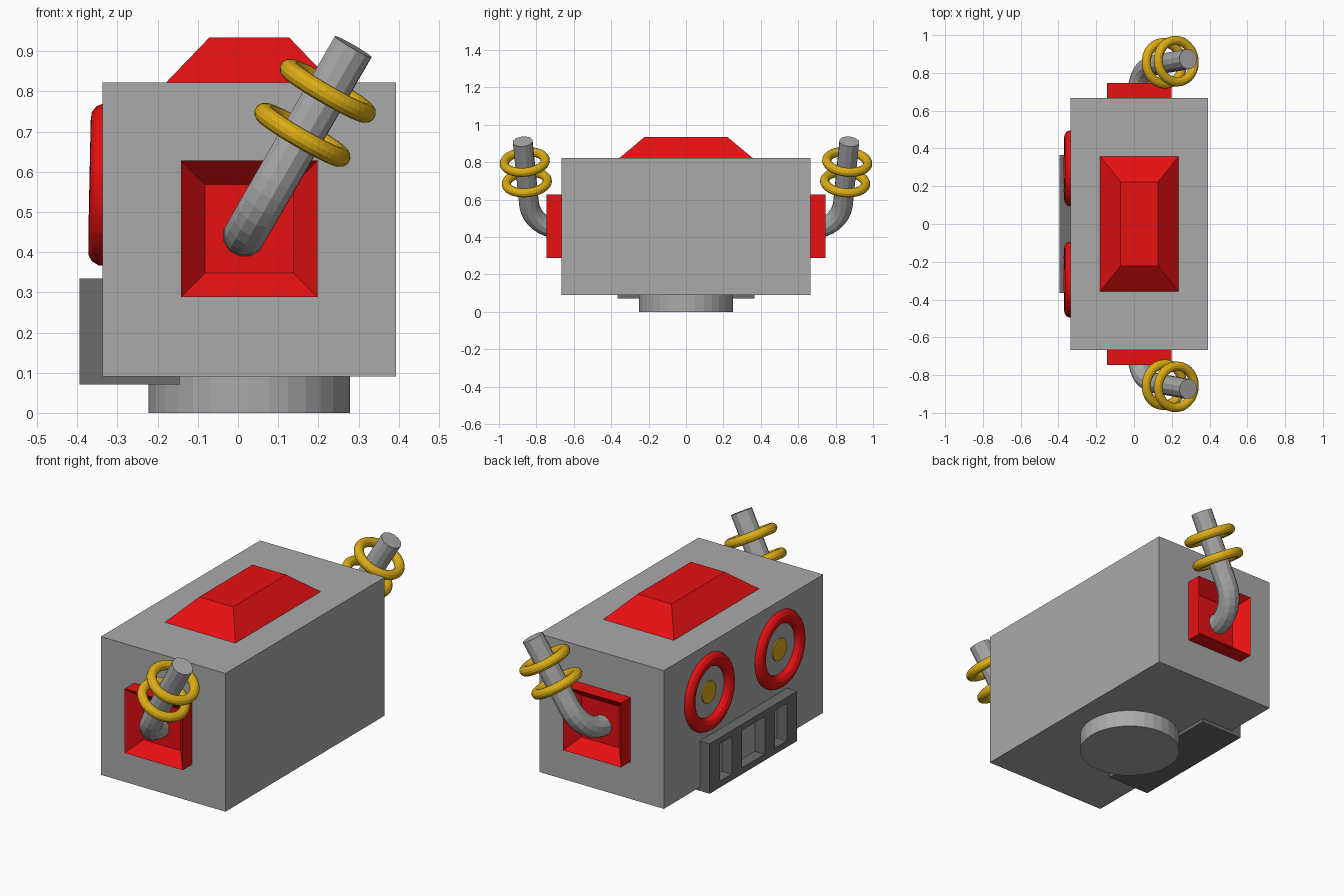
import bpy, bmesh, math
from mathutils import Vector, Matrix

if "Cube" in bpy.data.objects:
    bpy.data.objects.remove(bpy.data.objects["Cube"])


def material(name, r, g, b):
    m = bpy.data.materials.new(name)
    m.diffuse_color = (r, g, b, 1)
    m.use_nodes = True
    m.node_tree.nodes["Principled BSDF"].inputs["Base Color"].default_value = m.diffuse_color
    return m


GREY = material("steel grey", 0.40, 0.40, 0.40)
DARK = material("dark grey", 0.15, 0.15, 0.15)
RED = material("red", 0.80, 0.005, 0.006)
GOLD = material("gold", 0.72, 0.42, 0.008)


def finish(name, bm, mat, mirror=False):
    bmesh.ops.recalc_face_normals(bm, faces=bm.faces)
    me = bpy.data.meshes.new(name)
    bm.to_mesh(me)
    bm.free()
    ob = bpy.data.objects.new(name, me)
    bpy.context.collection.objects.link(ob)
    me.materials.append(mat)
    if mirror:
        mod = ob.modifiers.new("mirror", 'MIRROR')
        mod.use_axis = (False, True, False)
    return ob


def box_bm(lo, hi):
    bm = bmesh.new()
    lo, hi = Vector(lo), Vector(hi)
    bmesh.ops.create_cube(bm, size=1, matrix=Matrix.Translation((lo + hi) / 2)
                          @ Matrix.Diagonal((*(hi - lo), 1)))
    return bm


def sweep(points, tangents, radius, sides, closed=False):
    """Tube of constant radius through points."""
    bm = bmesh.new()
    side = None
    rings = []
    for p, t in zip(points, tangents):
        t = t.normalized()
        ref = side if side else t.orthogonal()
        side = (ref - t * ref.dot(t)).normalized()
        up = t.cross(side)
        rings.append([bm.verts.new(p + radius * (math.cos(a) * side + math.sin(a) * up))
                      for a in (2 * math.pi * k / sides for k in range(sides))])
    n = len(rings)
    for i in range(n if closed else n - 1):
        a, b = rings[i], rings[(i + 1) % n]
        for k in range(sides):
            j = (k + 1) % sides
            bm.faces.new((a[k], a[j], b[j], b[k]))
    if not closed:
        bm.faces.new(rings[0])
        bm.faces.new(rings[-1])
    return bm


def torus(name, centre, axis, major, minor, mat):
    axis = Vector(axis).normalized()
    u = axis.orthogonal().normalized()
    v = axis.cross(u)
    pts, tans = [], []
    for i in range(48):
        a = 2 * math.pi * i / 48
        pts.append(Vector(centre) + major * (math.cos(a) * u + math.sin(a) * v))
        tans.append(-math.sin(a) * u + math.cos(a) * v)
    return finish(name, sweep(pts, tans, minor, 12, True), mat, True)


# head block
finish("head", box_bm((-0.337, -0.666, 0.09), (0.393, 0.666, 0.822)), GREY)

# neck disc
bm = bmesh.new()
bmesh.ops.create_cone(bm, cap_ends=True, segments=32, radius1=0.251, radius2=0.251,
                      depth=0.095, matrix=Matrix.Translation((0.028, 0, 0.0475)))
finish("neck", bm, GREY)

# tapered crest on top
bm = box_bm((-0.179, -0.357, 0.815), (0.235, 0.357, 0.934))
for v in bm.verts:
    if v.co.z > 0.9:
        v.co.x = 0.028 + (v.co.x - 0.028) * 0.48
        v.co.y *= 0.625
    else:
        v.co.z = 0.822
finish("crest", bm, RED)

# mouth grille with three slots opening onto the head
mouth = finish("mouth", box_bm((-0.395, -0.366, 0.071), (-0.146, 0.366, 0.335)), DARK)
for y, w in ((-0.23, 0.1), (0, 0.19), (0.23, 0.1)):
    cutter = finish("slot_cutter", box_bm((-0.5, y - w / 2, 0.104), (-0.32, y + w / 2, 0.303)), DARK)
    cutter.hide_render = True
    cutter.hide_viewport = True
    mod = mouth.modifiers.new("slot", 'BOOLEAN')
    mod.operation = 'DIFFERENCE'
    mod.solver = 'EXACT'
    mod.object = cutter

# eyes: rim and pupil plate
torus("eye_rim", (-0.334, 0.295, 0.568), (-1, 0, 0.02), 0.166, 0.036, RED)
bm = bmesh.new()
bmesh.ops.create_cone(bm, cap_ends=True, segments=16, radius1=0.058, radius2=0.058, depth=0.009,
                      matrix=Matrix.Translation((-0.339, 0.295, 0.568))
                      @ Matrix.Rotation(math.pi / 2, 4, 'Y'))
finish("pupil", bm, GOLD, True)

# square ear mounts with a recessed centre
bm = box_bm((-0.142, 0.66, 0.288), (0.198, 0.746, 0.628))
outer = max(bm.faces, key=lambda f: f.calc_center_median().y)
bmesh.ops.inset_region(bm, faces=[outer], thickness=0.085)
for v in outer.verts:
    v.co.y -= 0.07
finish("ear_mount", bm, RED, True)

# curved horns: quarter bend then a straight run, leaning towards +x
up, out = Vector((0.5, 0, 0.866)), Vector((0, 1, 0))
start, R, bend = Vector((0.016, 0.668, 0.442)), 0.172, math.radians(85)
pts, tans = [], []
for i in range(9):
    a = bend * i / 8
    pts.append(start + out * R * math.sin(a) + up * R * (1 - math.cos(a)))
    tans.append(out * math.cos(a) + up * math.sin(a))
elbow, run = pts[-1], tans[-1]
pts.append(elbow + run * 0.386)
tans.append(run)
finish("horn", sweep(pts, tans, 0.054, 12), GREY, True)

# two gold rings around each horn
for d in (0.132, 0.259):
    torus("horn_ring", elbow + run * d, run, 0.110, 0.0245, GOLD)
